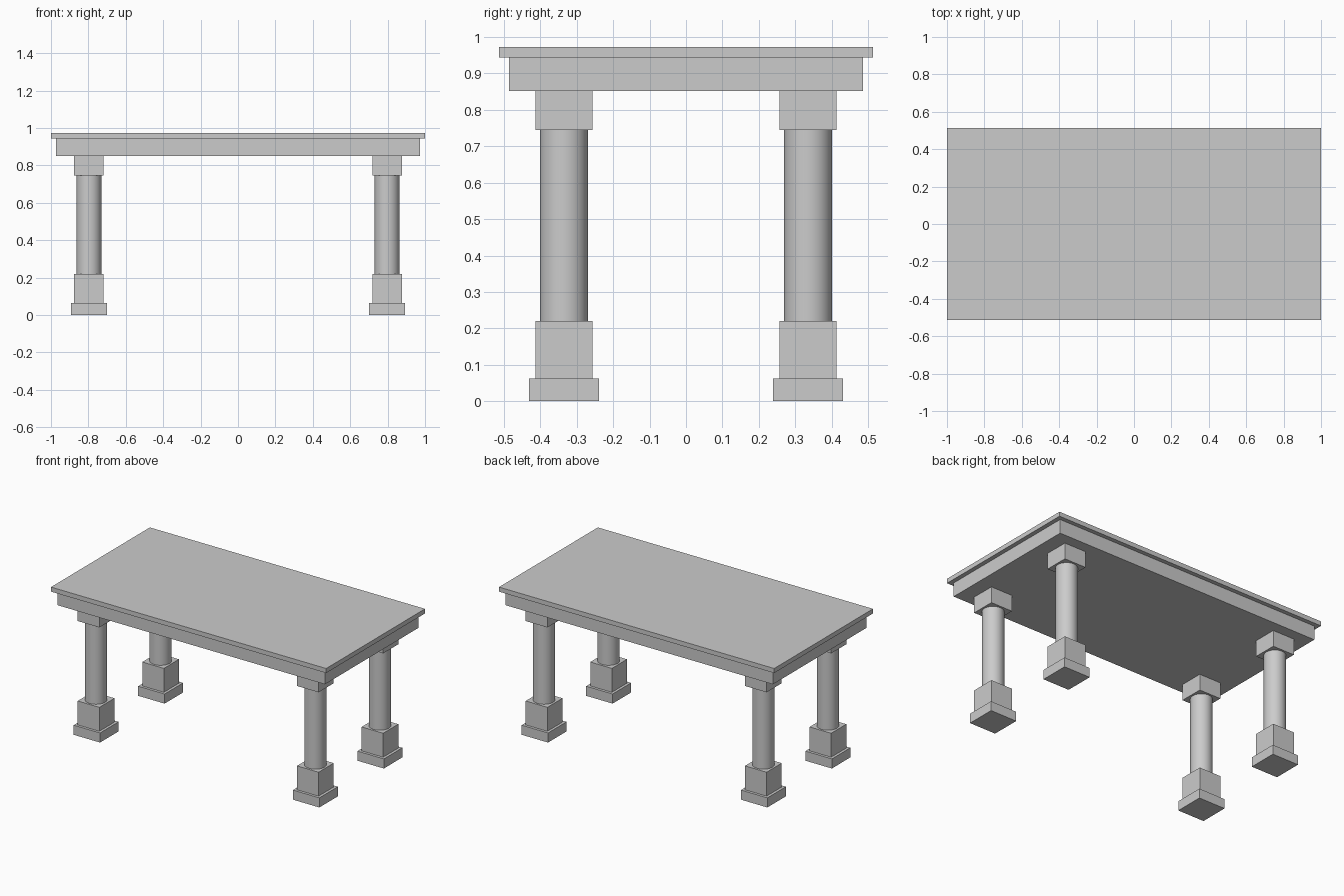
import bpy
import math

if "Cube" in bpy.data.objects:
    bpy.data.objects.remove(bpy.data.objects["Cube"])


def box(name, center, size, z0, z1):
    x, y = center
    bpy.ops.mesh.primitive_cube_add(size=1, location=(x, y, (z0 + z1) / 2))
    ob = bpy.context.object
    ob.name = name
    ob.scale = (size[0], size[1], z1 - z0)
    bpy.ops.object.transform_apply(location=False, rotation=False, scale=True)
    return ob


def column(name, center, radius, z0, z1):
    x, y = center
    bpy.ops.mesh.primitive_cylinder_add(vertices=64, radius=radius, depth=z1 - z0,
                                        location=(x, y, (z0 + z1) / 2))
    ob = bpy.context.object
    ob.name = name
    bpy.ops.object.shade_smooth_by_angle(angle=math.radians(30))
    return ob


# Table top and the solid apron beneath it
box("table_top", (0, 0), (2.0, 1.026), 0.943, 0.973)
box("apron", (0, 0), (1.944, 0.971), 0.851, 0.943)

# Four column legs: plinth, pedestal, round shaft, capital
for side, sx in (("left", -1), ("right", 1)):
    for end, sy in (("front", -1), ("back", 1)):
        c = (sx * 0.797, sy * 0.335)
        leg = f"{end}_{side}_leg"
        box(leg + "_plinth", c, (0.192, 0.192), 0.0, 0.063)
        box(leg + "_pedestal", c, (0.157, 0.157), 0.063, 0.22)
        column(leg + "_shaft", c, 0.066, 0.22, 0.745)
        box(leg + "_capital", c, (0.157, 0.157), 0.745, 0.851)
